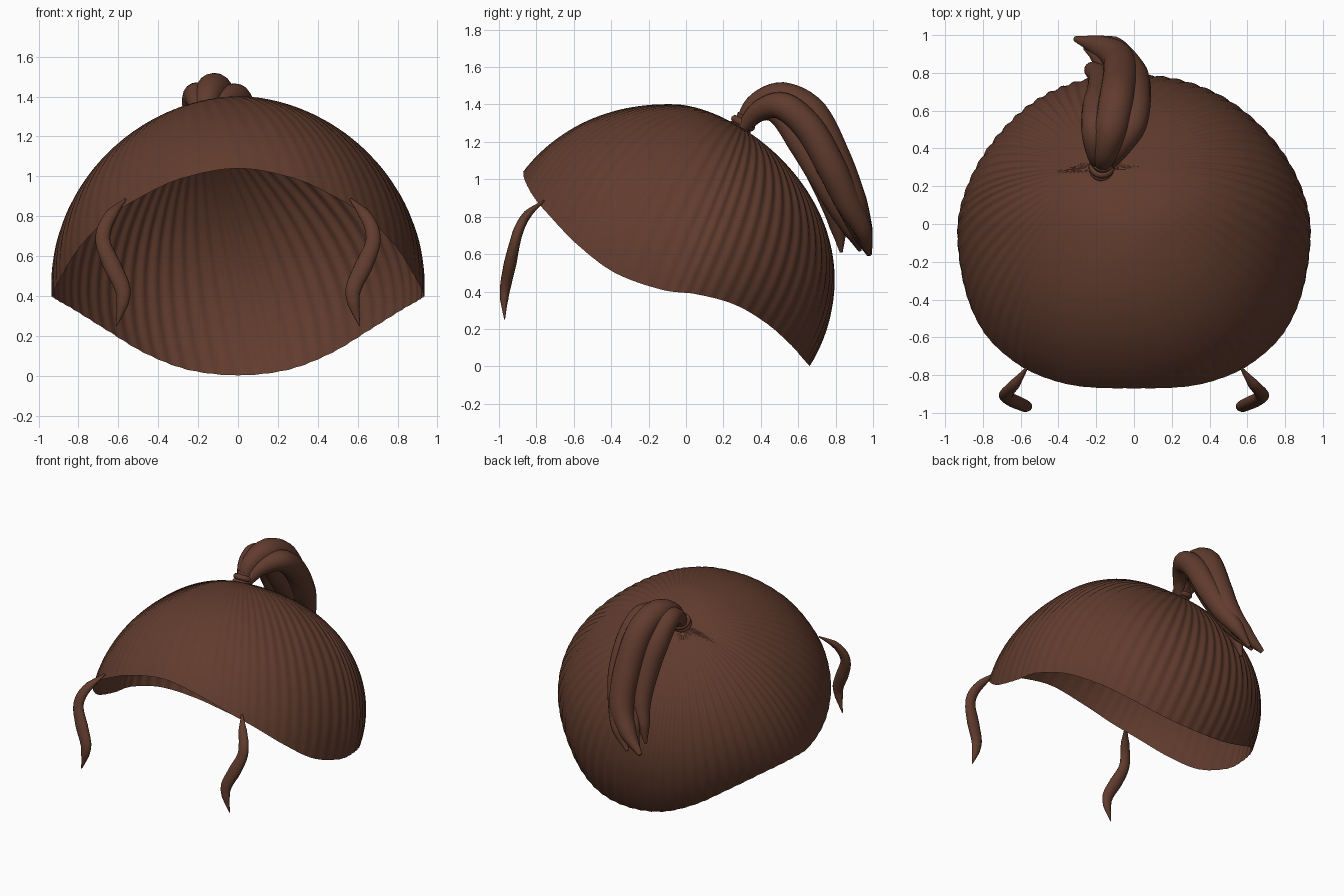
import bpy, bmesh, math
from mathutils import Vector

if "Cube" in bpy.data.objects:
    bpy.data.objects.remove(bpy.data.objects["Cube"])

brown = bpy.data.materials.new("brown hair")
brown.diffuse_color = (0.12, 0.045, 0.027, 1)
brown.use_nodes = True
brown.node_tree.nodes["Principled BSDF"].inputs["Base Color"].default_value = brown.diffuse_color


def finish(name, bm, angle=50):
    bmesh.ops.recalc_face_normals(bm, faces=bm.faces)
    me = bpy.data.meshes.new(name)
    bm.to_mesh(me)
    bm.free()
    me.materials.append(brown)
    ob = bpy.data.objects.new(name, me)
    bpy.context.collection.objects.link(ob)
    bpy.context.view_layer.objects.active = ob
    ob.select_set(True)
    bpy.ops.object.shade_smooth_by_angle(angle=math.radians(angle))
    ob.select_set(False)
    return ob


def spline(pts, i, t):
    """Catmull-Rom point between pts[i + 1] and pts[i + 2]."""
    a, b, c, d = pts[i:i + 4]
    return 0.5 * (2 * b + (c - a) * t + (2 * a - 5 * b + 4 * c - d) * t * t
                  + (3 * b - a - 3 * c + d) * t ** 3)


def strand(name, path, radii, flat=1.0, sides=16, steps=6, mirror=False):
    """Tapered lock of hair swept along a smooth path."""
    pts = [Vector(p) for p in path]
    pts = [2 * pts[0] - pts[1]] + pts + [2 * pts[-1] - pts[-2]]
    line, rad = [], []
    for i in range(len(path) - 1):
        for s in range(steps):
            t = s / steps
            line.append(spline(pts, i, t))
            rad.append(radii[i] * (1 - t) + radii[i + 1] * t)
    line.append(pts[-2])
    rad.append(radii[-1])
    for s in (1, -1) if mirror else (1,):
        bm = bmesh.new()
        rings = []
        for k, (p, r) in enumerate(zip(line, rad)):
            tan = (line[min(k + 1, len(line) - 1)] - line[max(k - 1, 0)]).normalized()
            u = Vector((1, 0, 0))
            u = (u - tan * u.dot(tan)).normalized()
            v = tan.cross(u)
            ring = []
            for j in range(sides):
                a = math.tau * j / sides
                q = p + r * (u * math.cos(a) + v * math.sin(a) * flat)
                ring.append(bm.verts.new((s * q.x, q.y, q.z)))
            rings.append(ring)
        for r0, r1 in zip(rings, rings[1:]):
            for j in range(sides):
                n = (j + 1) % sides
                bm.faces.new((r0[j], r0[n], r1[n], r1[j]))
        bm.faces.new(rings[0])
        bm.faces.new(rings[-1])
        finish(name + (("_right" if s > 0 else "_left") if mirror else ""), bm)


# Hair cap: combed open dome, meridians run from the tie point to the rim
C = Vector((0, -0.05, 0.45))
half = [(0, -.87, 1.04), (.28, -.86, .99), (.48, -.81, .90), (.64, -.725, .80),
        (.79, -.58, .65), (.885, -.38, .50), (.93, -.13, .41), (.915, .06, .385),
        (.82, .26, .33), (.66, .43, .23), (.47, .56, .115), (.25, .635, .03),
        (0, .66, .003)]
rim = [Vector(p) for p in half]
rim += [Vector((-p.x, p.y, p.z)) for p in reversed(rim[1:-1])]
N = len(rim)
loop = [rim[-1]] + rim + rim[:2]


def dome_radius(d):
    """Distance from the centre to the dome, fuller at the front, sloping at the back."""
    ay, py = (1.03, 2.12) if d.y < 0 else (0.845, 1.66)
    w = d.y ** 2 / (d.x ** 2 + d.y ** 2 + 1e-9)
    n = 1.88 + (py - 1.88) * w
    rho = ((abs(d.x) / .935) ** 2.2 + (abs(d.y) / ay) ** 2.2) ** (1 / 2.2)
    tilt = (d.z + .03 * d.y * max(0, d.z)) / .95
    lo, hi = 0.3, 1.6
    for _ in range(24):
        m = (lo + hi) / 2
        f = (rho * m) ** n + (tilt * m) ** 2
        lo, hi = (m, hi) if f < 1 else (lo, m)
    return lo


SEG, RINGS, RIDGES = 432, 36, 72
pole = Vector((-0.17, 0.33, 0.8)).normalized()
bm = bmesh.new()
top = bm.verts.new(C + pole * dome_radius(pole))
cols = []
for k in range(SEG):
    x = k / SEG * N
    edge = spline(loop, int(x), x % 1) - C
    d1 = edge.normalized()
    fit = edge.length / dome_radius(d1)
    back = min(1, max(0, (edge.y + .85) / 1.0))
    wave = .5 * math.cos(math.tau * RIDGES * k / SEG)
    col = []
    for j in range(1, RINGS + 1):
        t = j / RINGS
        d = pole.slerp(d1, t)
        r = dome_radius(d) * (1 + (fit - 1) * t ** 3)
        r += wave * (.003 + .008 * back) * min(1, 2.0 * t) * (1 - .6 * t ** 4)
        col.append(bm.verts.new(C + d * r))
    cols.append(col)
for k in range(SEG):
    a, b = cols[k], cols[(k + 1) % SEG]
    bm.faces.new((top, a[0], b[0]))
    for j in range(RINGS - 1):
        bm.faces.new((a[j], a[j + 1], b[j + 1], b[j]))
finish("hair_cap", bm, 80)

# Ponytail locks arching back from the tie
strand("ponytail_top_lock",
       [(-.17, .29, 1.26), (-.155, .37, 1.385), (-.12, .51, 1.43), (-.09, .67, 1.34),
        (-.07, .80, 1.08), (-.09, .885, .87), (-.18, .94, .72), (-.31, .98, .60)],
       [.035, .065, .09, .095, .095, .085, .06, .015])
strand("ponytail_left_lock",
       [(-.18, .29, 1.26), (-.20, .38, 1.37), (-.205, .50, 1.395), (-.19, .62, 1.26),
        (-.17, .71, 1.06), (-.18, .78, .88), (-.22, .815, .74), (-.25, .83, .61)],
       [.03, .055, .075, .085, .08, .065, .045, .008])
strand("ponytail_right_lock",
       [(-.15, .29, 1.26), (-.085, .39, 1.365), (-.01, .52, 1.39), (.01, .66, 1.27),
        (0, .78, 1.06), (-.05, .87, .87), (-.11, .945, .73), (-.20, .975, .60)],
       [.03, .055, .075, .08, .08, .07, .05, .012])
strand("ponytail_under_lock",
       [(-.16, .29, 1.26), (-.14, .40, 1.36), (-.11, .50, 1.345), (-.09, .61, 1.19),
        (-.09, .71, 1.02), (-.13, .81, .85), (-.19, .89, .72), (-.26, .93, .62)],
       [.03, .05, .06, .065, .06, .055, .045, .01])

# Gathered base and the tie wrapped round it
strand("ponytail_base", [(-.17, .275, 1.23), (-.17, .29, 1.26), (-.165, .33, 1.33)],
       [.055, .045, .06])
for name, pos, size in (("tie_lower", (-.17, .285, 1.27), .046),
                        ("tie_upper", (-.17, .305, 1.3), .05)):
    bpy.ops.mesh.primitive_torus_add(location=pos, rotation=(-.5, 0, 0), major_radius=size,
                                     minor_radius=.02, major_segments=28, minor_segments=10)
    ob = bpy.context.object
    ob.name = name
    ob.data.materials.append(brown)
    bpy.ops.object.shade_smooth_by_angle(angle=math.radians(50))
    ob.select_set(False)

# Loose locks framing the face
strand("face_lock",
       [(.565, -.76, .885), (.63, -.845, .815), (.67, -.89, .74), (.675, -.915, .66),
        (.63, -.94, .55), (.58, -.963, .44), (.58, -.972, .36), (.61, -.97, .25)],
       [.006, .03, .036, .038, .045, .04, .03, .003], flat=.75, mirror=True)
